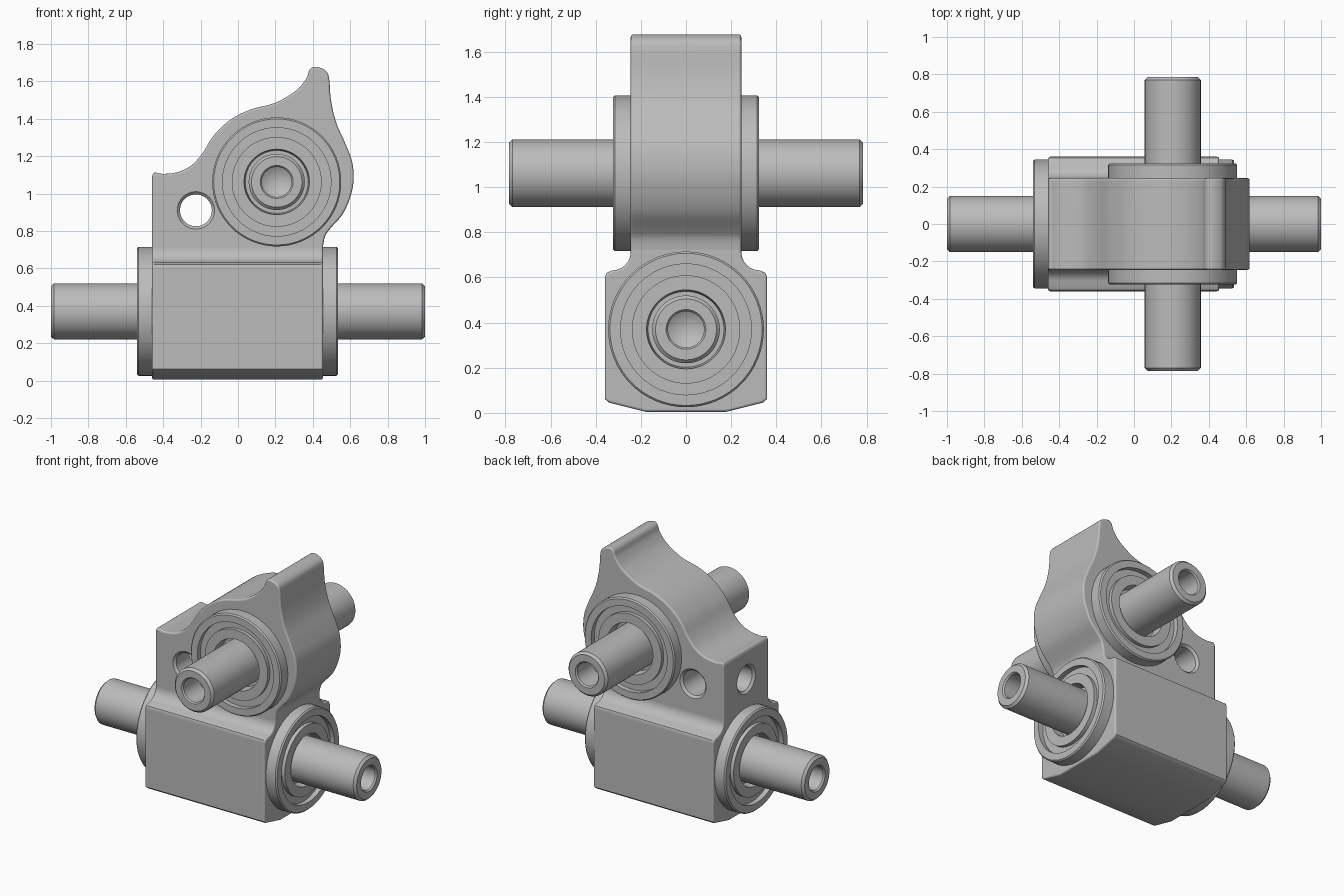
import bpy, bmesh, math
from mathutils import Vector, Matrix

cube = bpy.data.objects.get("Cube")
if cube:
    bpy.data.objects.remove(cube, do_unlink=True)

grey = bpy.data.materials.new("machined_grey")
grey.use_nodes = True
grey.diffuse_color = (0.5, 0.5, 0.5, 1)
grey.node_tree.nodes["Principled BSDF"].inputs["Base Color"].default_value = (0.5, 0.5, 0.5, 1)


def finish(bm, name):
    bmesh.ops.recalc_face_normals(bm, faces=bm.faces)
    mesh = bpy.data.meshes.new(name)
    bm.to_mesh(mesh)
    bm.free()
    mesh.materials.append(grey)
    mesh.shade_smooth()
    mesh.set_sharp_from_angle(angle=math.radians(32))
    obj = bpy.data.objects.new(name, mesh)
    bpy.context.collection.objects.link(obj)
    return obj


def extrude(name, points, axis, half):
    """Prism from a closed list of 3D points, centred along the axis."""
    bm = bmesh.new()
    axis = Vector(axis)
    face = bm.faces.new([bm.verts.new(Vector(p) - axis * half) for p in points])
    new = bmesh.ops.extrude_face_region(bm, geom=[face])["geom"]
    moved = [v for v in new if isinstance(v, bmesh.types.BMVert)]
    bmesh.ops.translate(bm, verts=moved, vec=axis * 2 * half)
    return finish(bm, name)


def lathe(name, profile, origin, direction, steps=64):
    """Revolve (radius, height) points about a direction through the origin."""
    bm = bmesh.new()
    verts = [bm.verts.new((r, 0, h)) for r, h in profile]
    edges = [bm.edges.new(pair) for pair in zip(verts, verts[1:])]
    bmesh.ops.spin(bm, geom=verts + edges, cent=(0, 0, 0), axis=(0, 0, 1),
                   angle=math.tau, steps=steps, use_duplicate=False)
    bmesh.ops.remove_doubles(bm, verts=bm.verts, dist=0.0001)
    turn = Vector((0, 0, 1)).rotation_difference(Vector(direction)).to_matrix().to_4x4()
    bmesh.ops.transform(bm, matrix=Matrix.Translation(origin) @ turn, verts=bm.verts)
    return finish(bm, name)


def spline(pts, n=5):
    """Smooth curve through all points."""
    pts = [Vector(p) for p in pts]
    ext = [pts[0]] + pts + [pts[-1]]
    out = []
    for a, b, c, d in zip(ext, ext[1:], ext[2:], ext[3:]):
        for i in range(n):
            t = i / n
            out.append(0.5 * (2 * b + (c - a) * t + (2 * a - 5 * b + 4 * c - d) * t ** 2
                              + (3 * b - 3 * c + d - a) * t ** 3))
    return out + [pts[-1]]


def boolean(target, tool, operation):
    mod = target.modifiers.new(operation.lower(), 'BOOLEAN')
    mod.operation, mod.object, mod.solver = operation, tool, 'EXACT'
    tool.hide_render = True
    tool.hide_viewport = True


# Body: side outline crossed with the end outline
top_curve = spline([(-0.46, 1.09), (-0.447, 1.112), (-0.40, 1.105), (-0.32, 1.115),
                    (-0.25, 1.15), (-0.19, 1.215), (-0.13, 1.31), (-0.04, 1.395),
                    (0.07, 1.45), (0.2, 1.485), (0.31, 1.55), (0.365, 1.615),
                    (0.382, 1.66), (0.405, 1.677), (0.44, 1.672), (0.475, 1.65),
                    (0.488, 1.61), (0.497, 1.5), (0.525, 1.38), (0.575, 1.265),
                    (0.61, 1.17), (0.618, 1.07), (0.60, 0.98), (0.56, 0.89),
                    (0.50, 0.82), (0.467, 0.775), (0.455, 0.72)])
side = [(-0.46, 0, 0)] + [(p.x, 0, p.y) for p in top_curve] + [(0.455, 0, 0)]
body = extrude("body", side, (0, 1, 0), 0.5)

half = [(0.18, 0.005), (0.34, 0.045), (0.36, 0.062), (0.36, 0.6), (0.352, 0.62),
        (0.33, 0.63)]
half += [(0.325 - 0.08 * math.sin(a), 0.712 - 0.08 * math.cos(a))
         for a in [math.pi / 2 * i / 6 for i in range(1, 7)]] + [(0.245, 1.8)]
end = [(0, y, z) for y, z in half] + [(0, -y, z) for y, z in reversed(half)]
end_cutter = extrude("end_profile_cutter", end, (1, 0, 0), 0.8)
boolean(body, end_cutter, 'INTERSECT')

bevel = body.modifiers.new("rounded_edges", 'BEVEL')
bevel.width, bevel.segments = 0.015, 3
bevel.limit_method, bevel.angle_limit = 'ANGLE', math.radians(50)

# Chamfered cross hole, and the end hole that meets it
cross = [(0, -0.3), (0.155, -0.3), (0.085, -0.23), (0.085, 0.23), (0.155, 0.3), (0, 0.3)]
inlet = [(0, 0), (0.085, 0), (0.085, 0.22), (0.135, 0.27), (0, 0.27)]
boolean(body, lathe("cross_hole_cutter", cross, (-0.225, 0, 0.91), (0, 1, 0), 48), 'DIFFERENCE')
boolean(body, lathe("end_hole_cutter", inlet, (-0.225, 0, 0.91), (-1, 0, 0), 48), 'DIFFERENCE')

# Bake the body and discard the cutters
bpy.context.view_layer.update()
graph = bpy.context.evaluated_depsgraph_get()
baked = bpy.data.meshes.new_from_object(body.evaluated_get(graph))
body.modifiers.clear()
body.data = baked
baked.shade_smooth()
baked.set_sharp_from_angle(angle=math.radians(32))
body.modifiers.new("clean_shading", 'WEIGHTED_NORMAL').keep_sharp = True
for obj in [o for o in bpy.data.objects if o.name.endswith("_cutter")]:
    bpy.data.objects.remove(obj, do_unlink=True)

# Bearings with a grooved face, and hollow chamfered shafts
bearing = [(0, -0.02), (0.345, -0.02), (0.345, 0.07), (0.337, 0.079), (0.29, 0.079),
           (0.29, 0.045), (0.24, 0.045), (0.24, 0.07), (0.175, 0.07), (0.168, 0.005),
           (0, 0.005)]


def shaft(length):
    return [(0, -0.02), (0.15, -0.02), (0.15, length - 0.016), (0.135, length),
            (0.088, length), (0.08, length - 0.01), (0.08, length - 0.18),
            (0, length - 0.23)]


for name, origin, direction, length in [
        ("lower_left", (0.456, 0, 0.37), (1, 0, 0), 0.544),
        ("lower_right", (-0.461, 0, 0.37), (-1, 0, 0), 0.539),
        ("upper_front", (0.207, -0.245, 1.062), (0, -1, 0), 0.54),
        ("upper_back", (0.207, 0.245, 1.062), (0, 1, 0), 0.54)]:
    lathe(name + "_bearing", bearing, origin, direction)
    lathe(name + "_shaft", shaft(length), origin, direction)
